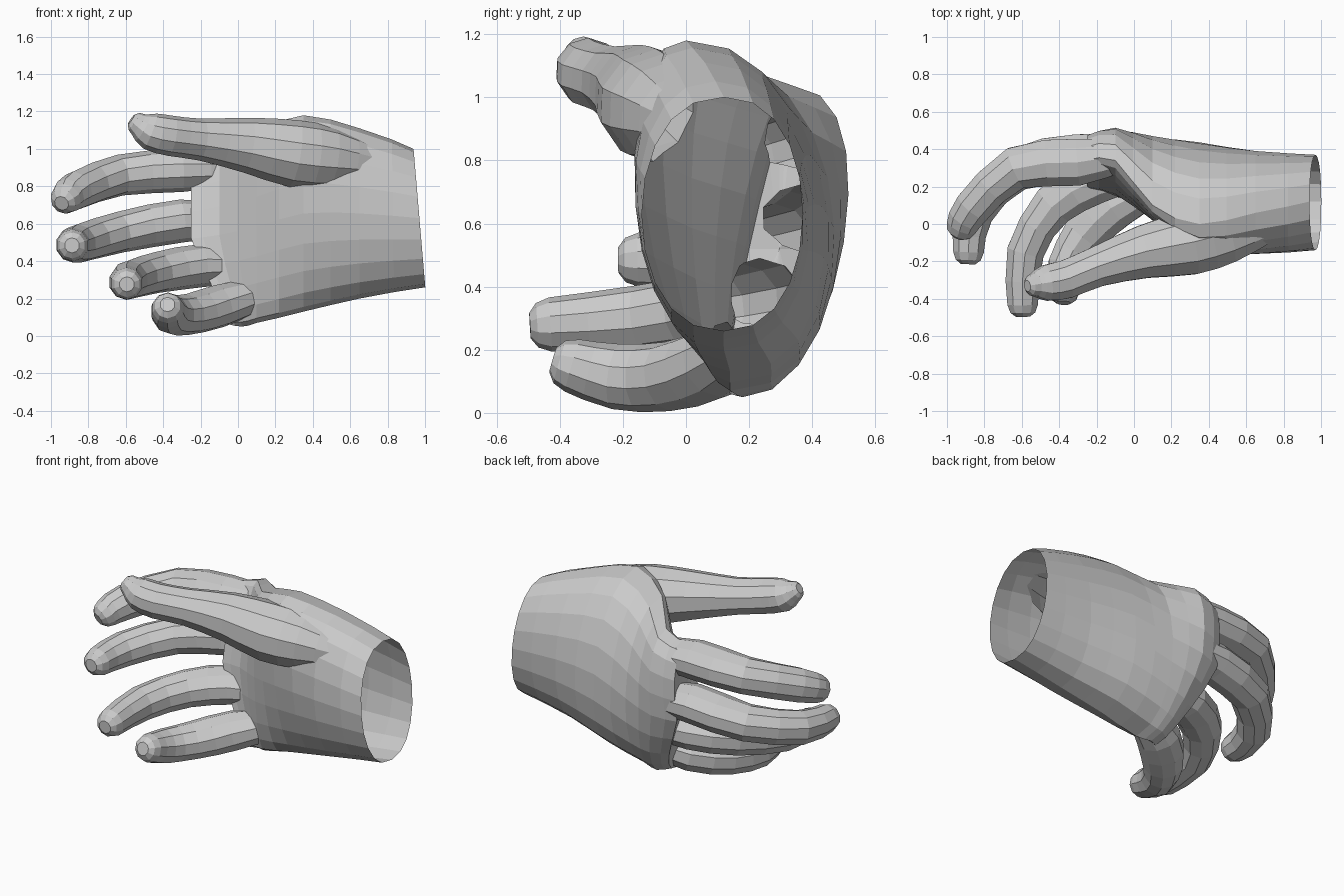
import bpy, bmesh, math
from mathutils import Vector

if "Cube" in bpy.data.objects:
    bpy.data.objects.remove(bpy.data.objects["Cube"])


def spline(pts, n):
    """Catmull-Rom resampling of equal-length tuples, n steps per span."""
    last = len(pts) - 1
    out = []
    for i in range(last):
        a, b, c, d = (pts[max(0, min(last, i + k))] for k in (-1, 0, 1, 2))
        for s in range(n):
            t = s / n
            out.append(tuple(
                0.5 * (2 * q + (r - p) * t + (2 * p - 5 * q + 4 * r - u) * t * t
                       + (3 * q - p - 3 * r + u) * t ** 3)
                for p, q, r, u in zip(a, b, c, d)))
    out.append(tuple(pts[-1]))
    return out


def loft(name, rings):
    """Closed solid skinned over rings of points."""
    bm = bmesh.new()
    vr = [[bm.verts.new(p) for p in r] for r in rings]
    n = len(vr[0])
    for a, b in zip(vr, vr[1:]):
        for i in range(n):
            j = (i + 1) % n
            bm.faces.new((a[i], a[j], b[j], b[i]))
    for r in (vr[0], vr[-1]):
        c = bm.verts.new(sum((v.co for v in r), Vector()) / n)
        for i in range(n):
            bm.faces.new((r[i], r[(i + 1) % n], c))
    bmesh.ops.recalc_face_normals(bm, faces=bm.faces)
    me = bpy.data.meshes.new(name)
    bm.to_mesh(me)
    bm.free()
    ob = bpy.data.objects.new(name, me)
    bpy.context.collection.objects.link(ob)
    return ob


def digit(name, path, widen=0.0, sides=10):
    """Tube along (x, y, z, radius) with a rounded tip; widen flattens the root."""
    p = spline(path, 2)
    cs = [Vector(q[:3]) for q in p]
    rings = []

    def ring(c, t, r, w):
        up = Vector((0, 0, 1))
        up = (up - t * up.dot(t)).normalized()
        side = t.cross(up)
        rings.append([c + (side * math.cos(a) * w + up * math.sin(a)) * r
                      for a in (math.tau * (k + 0.5) / sides for k in range(sides))])

    for i, c in enumerate(cs):
        t = (cs[min(i + 1, len(cs) - 1)] - cs[max(i - 1, 0)]).normalized()
        w = 1 + widen * math.sin(math.pi * min(1, i / 5))
        ring(c, t, p[i][3], w)
    for a in (math.radians(35), math.radians(62)):
        ring(cs[-1] + t * p[-1][3] * 0.85 * math.sin(a), t, p[-1][3] * math.cos(a), 1)
    return loft(name, rings)


# Palm: x, thumb edge (y, z), little-finger edge (y, z), back bulge, palm bulge
stations = [
    (.97, .12, 1.0, .12, .26, .25, .26),
    (.65, .06, 1.11, .12, .2, .30, .25),
    (.35, .0, 1.18, .14, .13, .36, .2),
    (.1, .1, 1.1, .14, .07, .35, .1),
    (-.1, .34, 1.03, .18, .05, .24, .1),
    (-.25, .34, .98, .14, .06, .21, .04),
]
rings = []
for x, yt, zt, yb, zb, back, front in spline(stations, 2):
    ring = []
    for k in range(20):
        a = math.tau * k / 20
        f = (1 + math.cos(a)) / 2
        s = math.sin(a)
        bulge = abs(s) ** 0.85 * (back if s > 0 else -front)
        z = zb + (zt - zb) * f
        # the little-finger side ends sooner, the wrist cut is slanted
        lean = max(0, .1 - x) * 1.35 * max(0, .5 - z) + max(0, x - .8) * .5 * (.63 - z)
        ring.append(Vector((x + lean, yb + (yt - yb) * f + bulge, z)))
    rings.append(ring)
hand = loft("hand", rings)

# Four fingers: root, middle joint, last joint, tip; all share one taper
fingers = {
    "index_finger": [(-.3, .33, .885), (-.63, .3, .86), (-.86, .09, .78), (-.92, -.01, .735)],
    "middle_finger": [(-.3, .355, .615), (-.63, .29, .555), (-.85, .06, .495), (-.885, -.15, .485)],
    "ring_finger": [(-.2, .235, .375), (-.43, .1, .34), (-.58, -.15, .3), (-.595, -.43, .28)],
    "little_finger": [(-.1, .1, .16), (-.27, -.06, .115), (-.36, -.22, .115), (-.375, -.36, .15)],
}
parts = []
for name, pts in fingers.items():
    x, y, z = pts[0]
    drop = max(0, .3 - z) * .5
    pts = [(x + .24, y + .04 + drop, z + drop)] + pts
    parts.append(digit(name, [p + (r,) for p, r in zip(pts, (.088, .115, .11, .104, .086))], .15))

# Thumb, with its fleshy base sinking into the palm
parts.append(digit("thumb", [
    (.7, .0, .92, .11), (.5, -.05, .95, .165), (.3, -.1, .975, .18), (.05, -.15, 1.02, .148),
    (-.2, -.23, 1.05, .112), (-.36, -.295, 1.07, .108), (-.47, -.315, 1.095, .1),
    (-.53, -.325, 1.13, .066)]))

# Fuse everything into one skin
for part in parts:
    mod = hand.modifiers.new("join_" + part.name, 'BOOLEAN')
    mod.operation = 'UNION'
    mod.solver = 'EXACT'
    mod.object = part
dg = bpy.context.evaluated_depsgraph_get()
bm = bmesh.new()
bm.from_mesh(bpy.data.meshes.new_from_object(hand.evaluated_get(dg)))
hand.modifiers.clear()
for part in parts:
    bpy.data.objects.remove(part)

# Open the wrist, keeping the flat low-poly facets
bm.normal_update()
cap = [f for f in bm.faces if f.normal.x > .7 and all(v.co.x > .85 for v in f.verts)]
bmesh.ops.delete(bm, geom=cap, context='FACES')
bm.to_mesh(hand.data)
bm.free()
